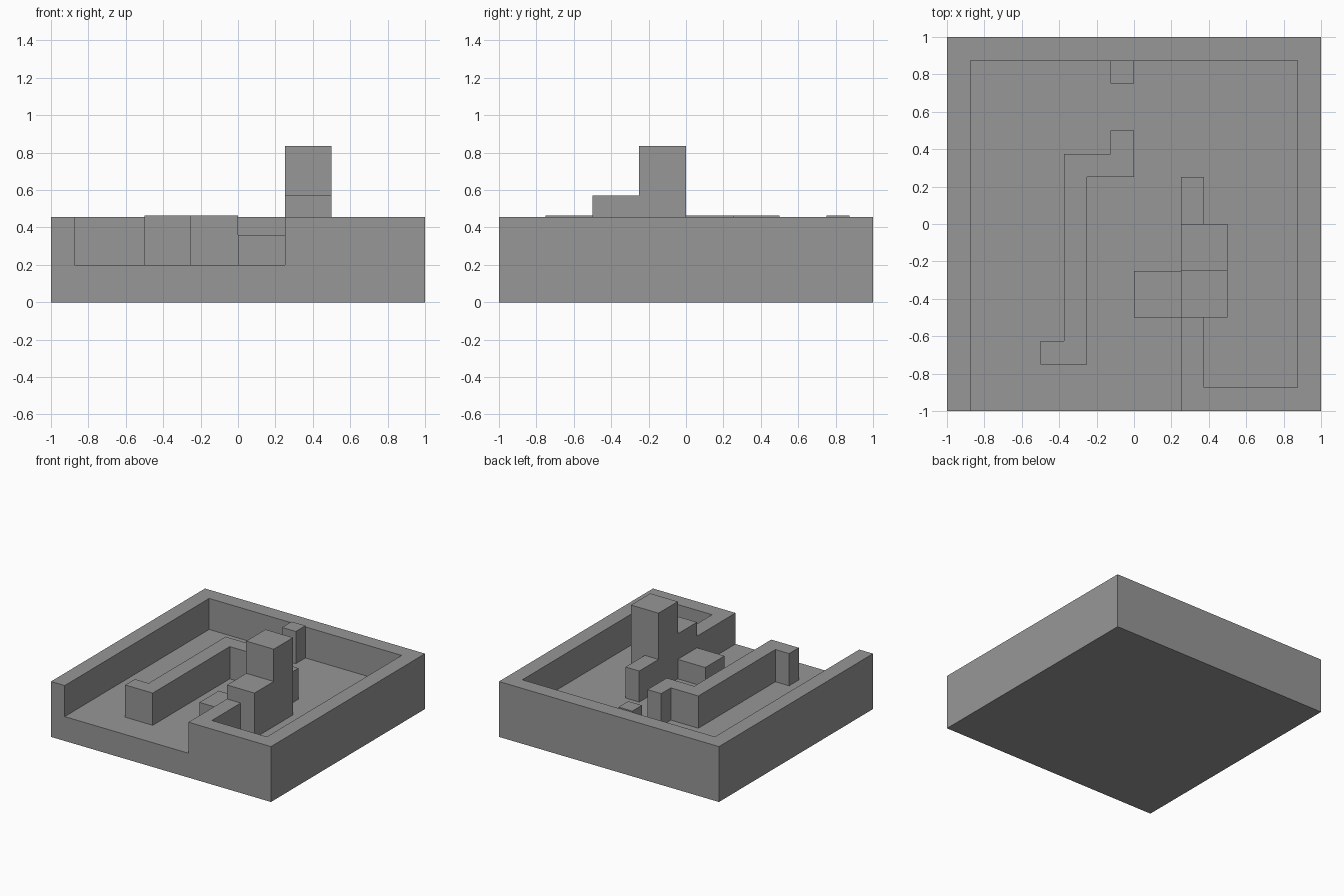
import bpy
import bmesh

default = bpy.data.objects.get("Cube")
if default:
    bpy.data.objects.remove(default, do_unlink=True)

FLOOR, RIM, WALL = 0.2, 0.455, 0.465

stone = bpy.data.materials.new("plain_grey")
stone.use_nodes = True
GREY = (0.31, 0.31, 0.31, 1)
stone.diffuse_color = GREY
stone.node_tree.nodes["Principled BSDF"].inputs["Base Color"].default_value = GREY


def prism(name, outline, bottom, top):
    """Extrude a counter-clockwise floor outline into a flat-sided block."""
    bm = bmesh.new()
    base = bm.faces.new([bm.verts.new((x, y, bottom)) for x, y in outline])
    grown = bmesh.ops.extrude_face_region(bm, geom=[base], use_keep_orig=True)
    raised = [v for v in grown["geom"] if isinstance(v, bmesh.types.BMVert)]
    bmesh.ops.translate(bm, verts=raised, vec=(0, 0, top - bottom))
    bmesh.ops.recalc_face_normals(bm, faces=bm.faces)
    mesh = bpy.data.meshes.new(name)
    bm.to_mesh(mesh)
    bm.free()
    mesh.materials.append(stone)
    obj = bpy.data.objects.new(name, mesh)
    bpy.context.collection.objects.link(obj)
    return obj


def block(name, x0, x1, y0, y1, bottom, top):
    return prism(name, [(x0, y0), (x1, y0), (x1, y1), (x0, y1)], bottom, top)


# Walled base: a slab with the courtyard cut out, open at the front,
# leaving the outer walls and one spur wall running inward
base = block("walled_base", -1, 1, -1, 1, 0, RIM)
courtyard = prism("courtyard_cutter", [
    (-0.875, -1.2), (0.25, -1.2), (0.25, 0.25), (0.375, 0.25),
    (0.375, -0.875), (0.875, -0.875), (0.875, 0.875), (-0.875, 0.875),
], FLOOR, 1)
cut = base.modifiers.new("courtyard", "BOOLEAN")
cut.operation = "DIFFERENCE"
cut.solver = "EXACT"
cut.object = courtyard
bpy.context.view_layer.objects.active = base
bpy.ops.object.modifier_apply(modifier=cut.name)
bpy.data.objects.remove(courtyard, do_unlink=True)

# Zigzag partition with a foot at the front and a hook at the back
prism("partition_wall", [
    (-0.5, -0.75), (-0.25, -0.75), (-0.25, 0.25), (0, 0.25), (0, 0.5),
    (-0.125, 0.5), (-0.125, 0.375), (-0.375, 0.375), (-0.375, -0.625),
    (-0.5, -0.625),
], FLOOR, WALL)
block("doorway_post", -0.125, 0, 0.75, 0.875, FLOOR, WALL)

# Three stepped blocks around the tower
block("tower", 0.25, 0.5, -0.25, 0, FLOOR, 0.835)
block("middle_step", 0.25, 0.5, -0.5, -0.25, FLOOR, 0.57)
block("low_step", 0, 0.25, -0.5, -0.25, FLOOR, 0.36)
